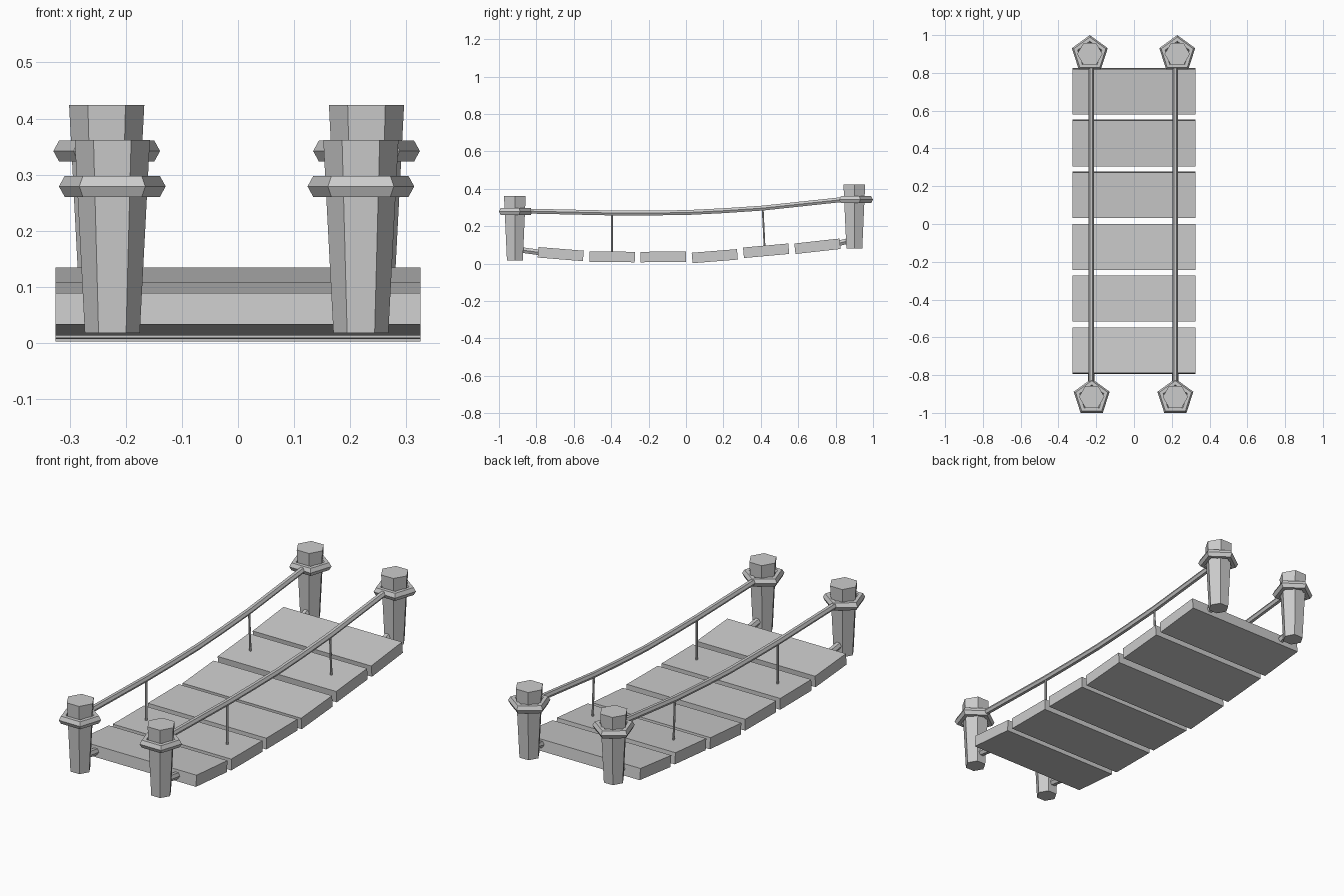
import bpy, bmesh
from math import cos, sin, pi
from mathutils import Vector, Matrix

if "Cube" in bpy.data.objects:
    bpy.data.objects.remove(bpy.data.objects["Cube"])


def finish(name, bm):
    bmesh.ops.recalc_face_normals(bm, faces=bm.faces)
    me = bpy.data.meshes.new(name)
    bm.to_mesh(me)
    bm.free()
    ob = bpy.data.objects.new(name, me)
    bpy.context.collection.objects.link(ob)
    return ob


def tube(name, x, path, r, sides=6):
    """Capped rope following (y, z) points at a constant x."""
    pts = [Vector((x, y, z)) for y, z in path]
    bm = bmesh.new()
    rings = []
    for i, p in enumerate(pts):
        t = (pts[min(i + 1, len(pts) - 1)] - pts[max(i - 1, 0)]).normalized()
        u = Vector((1, 0, 0))
        v = t.cross(u)
        rings.append([bm.verts.new(p + r * (u * cos(2 * pi * k / sides) + v * sin(2 * pi * k / sides)))
                      for k in range(sides)])
    for a, b in zip(rings, rings[1:]):
        for k in range(sides):
            n = (k + 1) % sides
            bm.faces.new((a[k], a[n], b[n], b[k]))
    bm.faces.new(rings[0])
    bm.faces.new(rings[-1])
    return finish(name, bm)


def post(name, x, y, z0):
    """Tapered six-sided post, wider at the top."""
    h = 0.344
    bm = bmesh.new()
    bmesh.ops.create_cone(bm, cap_ends=True, segments=6, radius1=0.049, radius2=0.067, depth=h,
                          matrix=Matrix.Translation((x, y, z0 + h / 2)) @ Matrix.Rotation(pi / 6, 4, 'Z'))
    # put corners on the x axis
    if max(abs(v.co.x - x) for v in bm.verts) < 0.066:
        bmesh.ops.rotate(bm, verts=bm.verts, cent=(x, y, 0), matrix=Matrix.Rotation(pi / 6, 3, 'Z'))
    return finish(name, bm)


def rope_ring(name, x, y, z):
    """Five-sided rope loop, one corner towards +y."""
    bpy.ops.mesh.primitive_torus_add(major_segments=5, minor_segments=6, major_radius=0.0785,
                                     minor_radius=0.0215, location=(x, y, z), rotation=(0, 0, pi / 2))
    bpy.context.object.name = name


# Deck planks: height of centre and pitch, evenly spaced along y
for i, (z, tilt) in enumerate([(0.051, -0.08), (0.036, -0.005), (0.036, 0.005),
                               (0.040, 0.08), (0.069, 0.09), (0.093, 0.11)]):
    bm = bmesh.new()
    bmesh.ops.create_cube(bm, size=1, matrix=Matrix.Translation((0, -0.67 + 0.2746 * i, z))
                          @ Matrix.Rotation(tilt, 4, 'X') @ Matrix.Diagonal((0.65, 0.243, 0.056, 1)))
    finish(f"plank_{i + 1}", bm)

# Posts with their rope loops and the short ropes holding the deck
for side, xf, xb in (("left", -0.224, -0.234), ("right", 0.219, 0.229)):
    post(f"front_post_{side}", xf, -0.915, 0.018)
    post(f"back_post_{side}", xb, 0.90, 0.08)
    rope_ring(f"front_loop_{side}", xf, -0.919, 0.279)
    rope_ring(f"back_loop_{side}", xb, 0.90, 0.342)

    # Sagging handrail and hangers
    x = -0.226 if side == "left" else 0.218
    tube(f"handrail_{side}", x, [(-0.85, 0.281), (-0.4, 0.271), (-0.2, 0.271), (0, 0.273),
                                 (0.2, 0.283), (0.41, 0.297), (0.84, 0.343)], 0.015)
    tube(f"front_hanger_{side}", x, [(-0.395, 0.27), (-0.395, 0.06)], 0.0055)
    tube(f"back_hanger_{side}", x, [(0.41, 0.295), (0.42, 0.09)], 0.0055)
    tube(f"front_deck_rope_{side}", x, [(-0.90, 0.076), (-0.77, 0.058)], 0.017)
    tube(f"back_deck_rope_{side}", x, [(0.79, 0.103), (0.89, 0.127)], 0.017)
